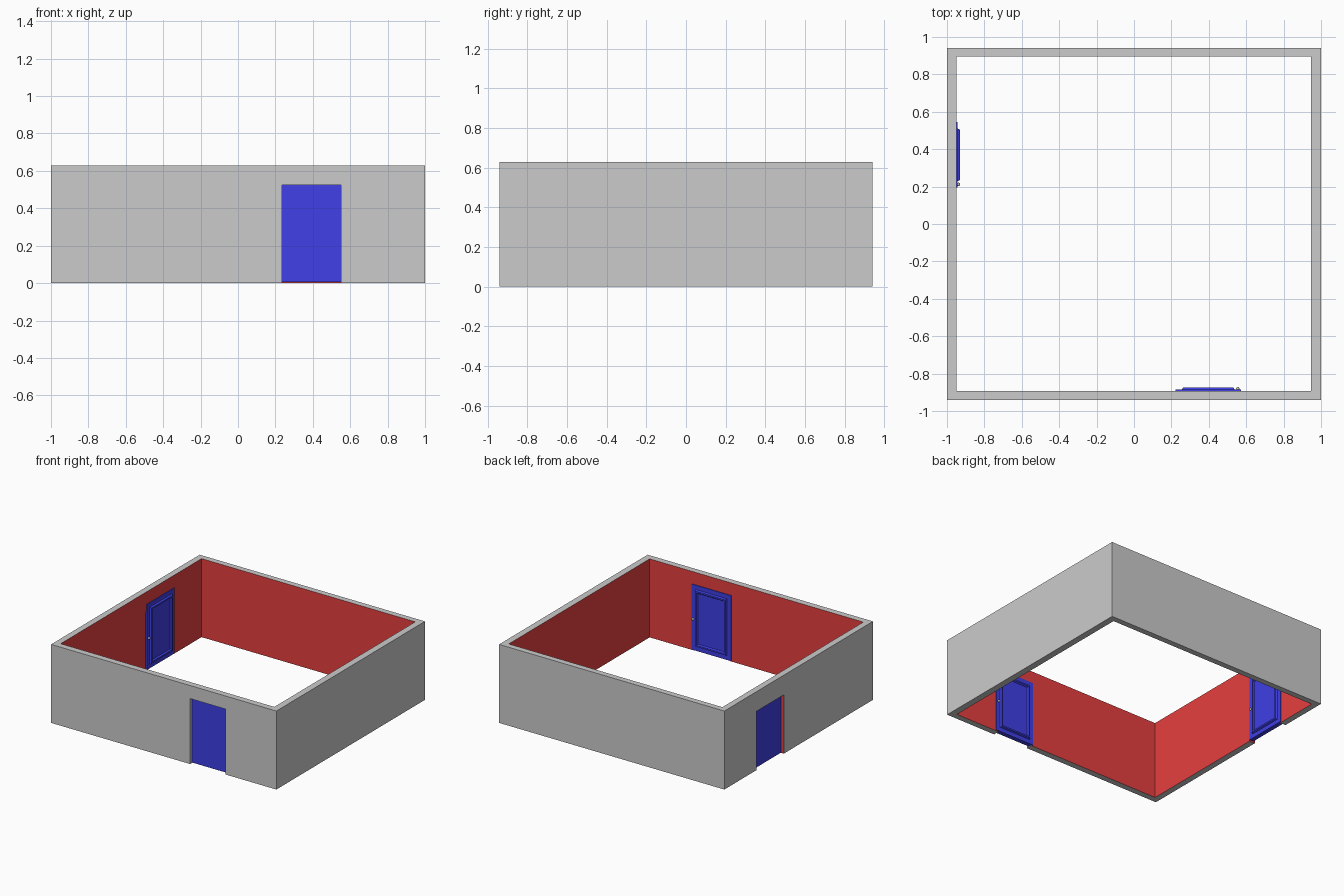
import bpy, bmesh
from math import pi
from mathutils import Vector

if "Cube" in bpy.data.objects:
    bpy.data.objects.remove(bpy.data.objects["Cube"])

H = 0.63
OUT = [(-1, -0.942), (1, -0.942), (1, 0.942), (-1, 0.942)]
INN = [(-0.95, -0.892), (0.947, -0.892), (0.947, 0.895), (-0.95, 0.895)]
GREY, RED = 0, 1


def material(name, colour):
    m = bpy.data.materials.new(name)
    m.diffuse_color = (*colour, 1)
    m.use_nodes = True
    m.node_tree.nodes["Principled BSDF"].inputs["Base Color"].default_value = m.diffuse_color
    return m


red = material("red_paint", (0.8, 0.05, 0.05))
blue = material("blue_paint", (0.05, 0.05, 0.8))


def finish(name, bm, mat=None):
    me = bpy.data.meshes.new(name)
    bm.to_mesh(me)
    bm.free()
    ob = bpy.data.objects.new(name, me)
    bpy.context.collection.objects.link(ob)
    if mat:
        me.materials.append(mat)
    return ob


# Room shell: four walls, two with door notches rising from the floor
bm = bmesh.new()


def face(points, paint):
    f = bm.faces.new([bm.verts.new(p) for p in points])
    f.material_index = paint


# wall index: (axis along the wall, start, end, height, jamb paint)
notches = {0: (0, 0.235, 0.55, 0.525, GREY), 3: (1, 0.537, 0.187, 0.472, RED)}
for i in range(4):
    j = (i + 1) % 4
    o, n = (OUT[i], OUT[j]), (INN[i], INN[j])
    face([(*o[0], H), (*o[1], H), (*n[1], H), (*n[0], H)], GREY)
    cuts = []
    for ends, paint in ((o, GREY), (n, RED)):
        a, b = ends
        bottom = []
        if i in notches:
            axis, s, e, h, jamb = notches[i]
            p, q = list(a), list(a)
            p[axis], q[axis] = s, e
            bottom = [(*p, 0), (*p, h), (*q, h), (*q, 0)]
        face([(*a, 0)] + bottom + [(*b, 0), (*b, H), (*a, H)], paint)
        cuts.append([(*a, 0)] + bottom + [(*b, 0)])
    # underside pieces, jambs and lintel between the two skins
    for k in range(len(cuts[0]) - 1):
        paint = jamb if i in notches and 0 < k < 4 else GREY
        face([cuts[0][k], cuts[0][k + 1], cuts[1][k + 1], cuts[1][k]], paint)
bmesh.ops.remove_doubles(bm, verts=bm.verts, dist=1e-5)
bmesh.ops.recalc_face_normals(bm, faces=bm.faces)
for name, paint, mat in (("walls", GREY, None), ("painted_inner_walls", RED, red)):
    part = bm.copy()
    bmesh.ops.delete(part, geom=[f for f in part.faces if f.material_index != paint],
                     context='FACES')
    for f in part.faces:
        f.material_index = 0
    finish(name, part, mat)
bm.free()


# Door leaf: slab with a raised moulding ring round a recessed panel
def door(name, loc, angle):
    bm = bmesh.new()
    bmesh.ops.create_cube(bm, size=1)
    for v in bm.verts:
        v.co = Vector((v.co.x * 0.35, v.co.y * 0.036 - 0.012, v.co.z * 0.525 + 0.268))
    bm.normal_update()
    front = max(bm.faces, key=lambda f: f.normal.y)
    for thick, depth in ((0.034, 0), (0.006, 0.013), (0.012, 0), (0.008, -0.011)):
        bmesh.ops.inset_region(bm, faces=[front], thickness=thick,
                               use_even_offset=True)
        bmesh.ops.translate(bm, verts=front.verts, vec=(0, depth, 0))
    leaf = finish(name, bm, blue)
    leaf.location, leaf.rotation_euler.z = loc, angle
    # Round knob near the edge
    bm = bmesh.new()
    bmesh.ops.create_uvsphere(bm, u_segments=16, v_segments=10, radius=0.009)
    bmesh.ops.translate(bm, verts=bm.verts, vec=(0.158, 0.012, 0.255))
    for f in bm.faces:
        f.smooth = True
    knob = finish(name + "_knob", bm)
    knob.location, knob.rotation_euler.z = loc, angle


door("front_door", (0.397, -0.892, 0), 0)
door("left_door", (-0.95, 0.37, 0), -pi / 2)
